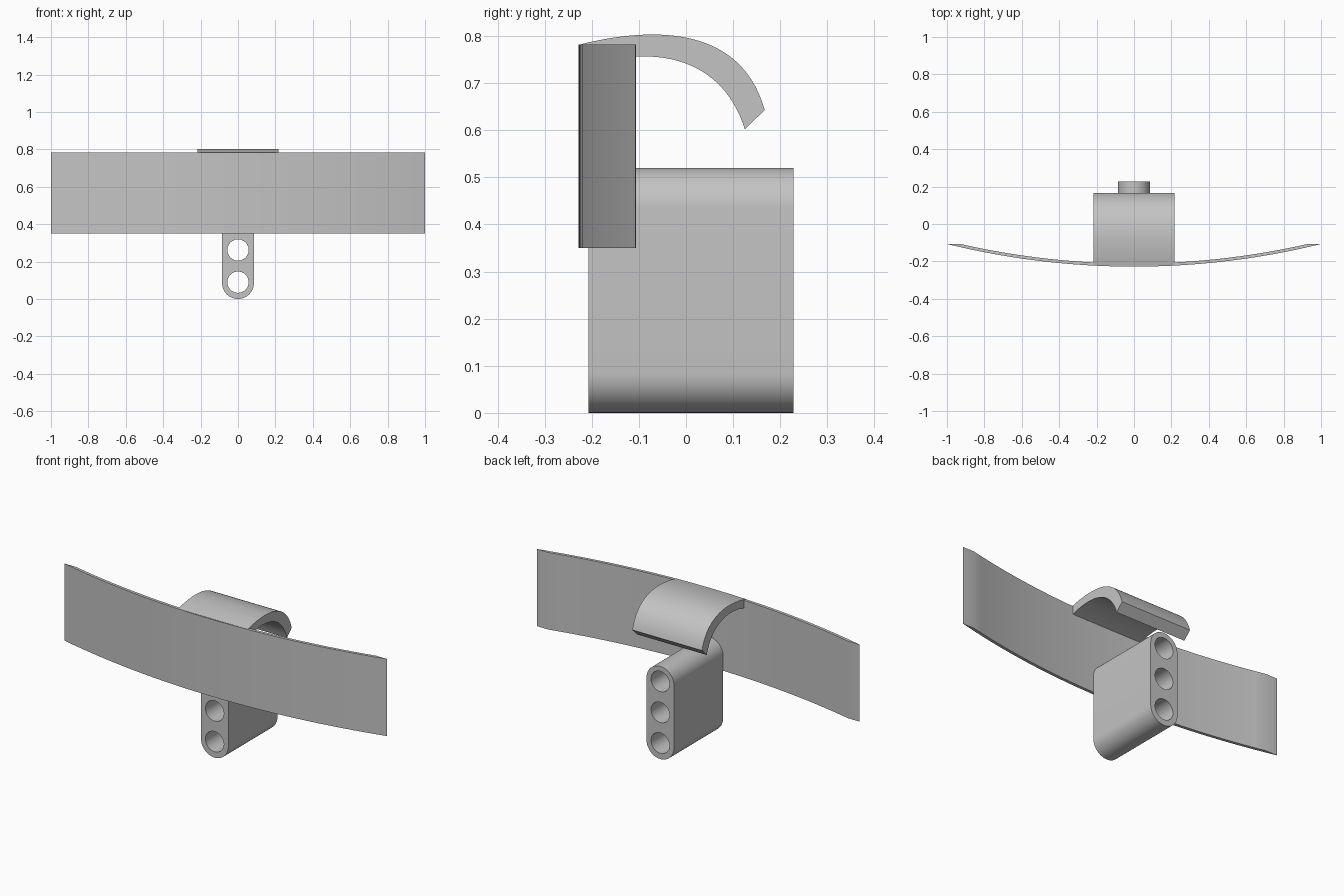
import bpy, bmesh
from math import pi, cos, sin, sqrt
from mathutils import Matrix, Vector
from mathutils.geometry import interpolate_bezier

cube = bpy.data.objects.get("Cube")
if cube:
    bpy.data.objects.remove(cube, do_unlink=True)

GREY = (0.55, 0.55, 0.55, 1.0)
grey = bpy.data.materials.new("plain grey")
grey.use_nodes = True
grey.diffuse_color = GREY
grey.node_tree.nodes["Principled BSDF"].inputs["Base Color"].default_value = GREY

# Directions in which a flat profile can be extruded
UPRIGHT = Matrix.Identity(4)
ALONG_Y = Matrix.Rotation(pi / 2, 4, 'X')
ALONG_X = Matrix(((0, 0, 1, 0), (1, 0, 0, 0), (0, 1, 0, 0), (0, 0, 0, 1)))


def extrude_profile(name, loops, depth, turn, centre):
    """Extrude closed outlines; inner outlines become through holes."""
    curve = bpy.data.curves.new(name + " profile", 'CURVE')
    curve.dimensions = '2D'
    curve.fill_mode = 'BOTH'
    curve.extrude = depth / 2
    for loop in loops:
        spline = curve.splines.new('POLY')
        spline.points.add(len(loop) - 1)
        for point, (u, v) in zip(spline.points, loop):
            point.co = (u, v, 0, 1)
        spline.use_cyclic_u = True
    helper = bpy.data.objects.new(name + " helper", curve)
    bpy.context.collection.objects.link(helper)
    graph = bpy.context.evaluated_depsgraph_get()
    mesh = bpy.data.meshes.new_from_object(helper.evaluated_get(graph))
    bpy.data.objects.remove(helper, do_unlink=True)
    bpy.data.curves.remove(curve)

    bm = bmesh.new()
    bm.from_mesh(mesh)
    bmesh.ops.remove_doubles(bm, verts=bm.verts, dist=0.0002)
    bmesh.ops.transform(bm, matrix=Matrix.Translation(centre) @ turn, verts=bm.verts)
    bmesh.ops.recalc_face_normals(bm, faces=bm.faces)
    bm.to_mesh(mesh)
    bm.free()
    mesh.name = name
    mesh.materials.clear()
    mesh.materials.append(grey)
    obj = bpy.data.objects.new(name, mesh)
    bpy.context.collection.objects.link(obj)
    bpy.ops.object.select_all(action='DESELECT')
    obj.select_set(True)
    bpy.context.view_layer.objects.active = obj
    bpy.ops.object.shade_smooth_by_angle(angle=pi / 6)
    return obj


def arc(u, v, radius, start, end, steps):
    angles = [start + (end - start) * i / steps for i in range(steps + 1)]
    return [(u + radius * cos(a), v + radius * sin(a)) for a in angles]


def bow(half_width, front, radius, steps=32):
    xs = [half_width * (2 * i / steps - 1) for i in range(steps + 1)]
    return [(x, front + radius - sqrt(radius ** 2 - x ** 2)) for x in xs]


def bezier(*points, steps=28):
    p0, h0, h1, p1 = (Vector(p) for p in points)
    return [tuple(p)[:2] for p in interpolate_bezier(p0, h0, h1, p1, steps)]


# Curved front band, its ends cut flat at the back
outer = bow(1.0, -0.228, 4.19)
inner = bow(0.93, -0.211, 4.19)
extrude_profile("curved_band", [outer + inner[::-1]], 0.432, UPRIGHT, (0, 0, 0.566))

# Round-ended mounting block with three through holes
R = 0.085
outline = arc(0, R, R, pi, 2 * pi, 24) + arc(0, 0.435, R, 0, pi, 24)
holes = [arc(0, z, 0.057, 0, 2 * pi, 40)[:-1] for z in (0.09, 0.262, 0.435)]
extrude_profile("mounting_block", [outline] + holes, 0.435, ALONG_Y, (0, 0.0105, 0))

# Hook curling back and down from the top of the band
top = bezier((-0.222, 0.783), (-0.05, 0.825), (0.12, 0.812), (0.167, 0.643))
under = bezier((-0.207, 0.738), (-0.05, 0.785), (0.08, 0.745), (0.125, 0.602))
extrude_profile("top_hook", [top + under[::-1]], 0.432, ALONG_X, (0, 0, 0))
